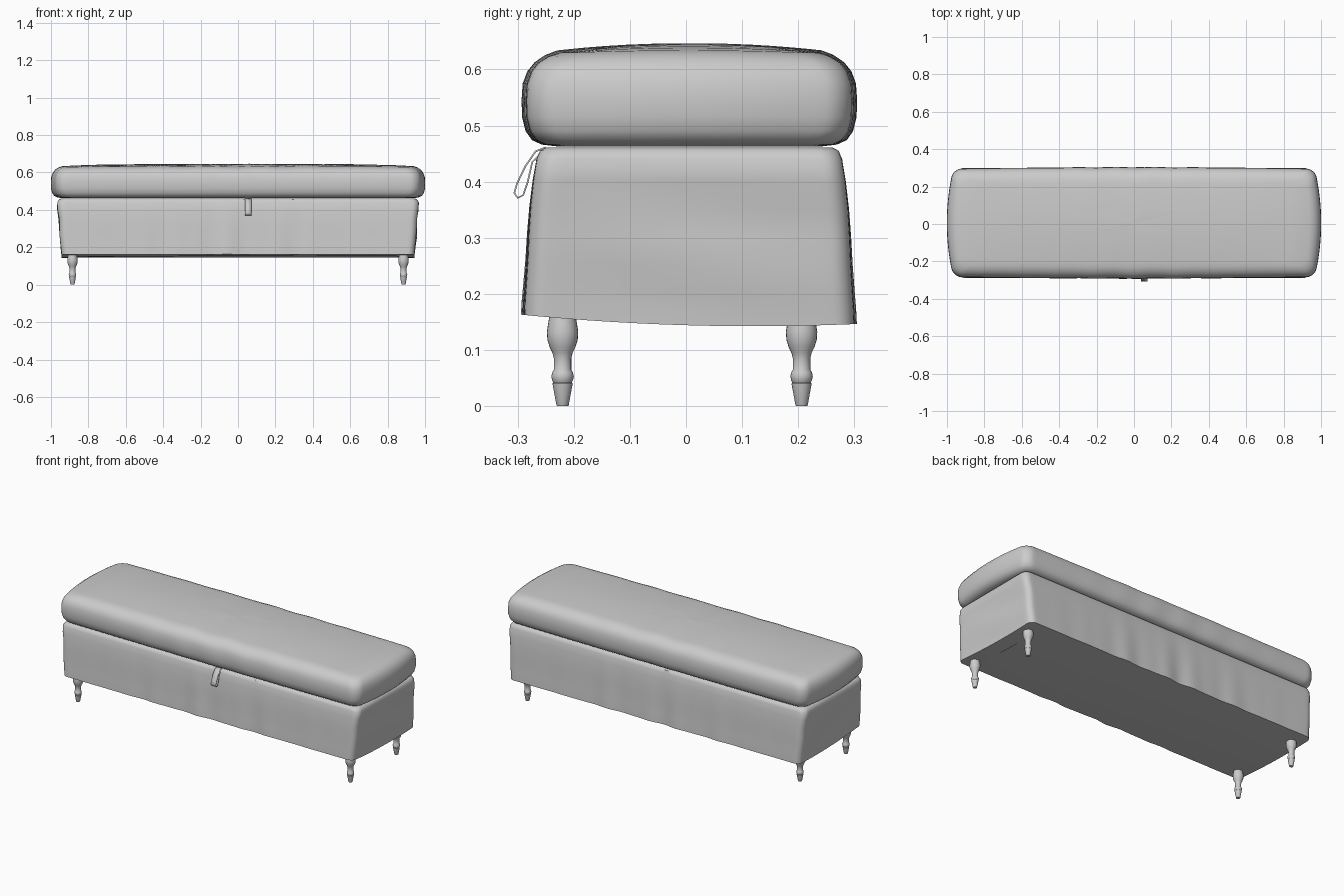
import bpy
import bmesh
from math import sin, cos, pi, exp
from mathutils import Vector

cube = bpy.data.objects.get("Cube")
if cube:
    bpy.data.objects.remove(cube, do_unlink=True)

grey = bpy.data.materials.new("light_grey")
grey.use_nodes = True
grey.diffuse_color = (0.6, 0.6, 0.6, 1)
grey.node_tree.nodes["Principled BSDF"].inputs["Base Color"].default_value = (0.6, 0.6, 0.6, 1)


def finish(name, bm, angle=40):
    bmesh.ops.recalc_face_normals(bm, faces=bm.faces)
    mesh = bpy.data.meshes.new(name)
    bm.to_mesh(mesh)
    bm.free()
    mesh.materials.append(grey)
    obj = bpy.data.objects.new(name, mesh)
    bpy.context.collection.objects.link(obj)
    bpy.ops.object.select_all(action="DESELECT")
    obj.select_set(True)
    bpy.context.view_layer.objects.active = obj
    bpy.ops.object.shade_smooth_by_angle(angle=angle * pi / 180)
    return obj


def outline(hx, hy, r, nx=100, ny=28, nc=6):
    """Rounded rectangle with evenly divided sides."""
    pts = []
    corners = [(1, 1), (-1, 1), (-1, -1), (1, -1)]
    for k, (sx, sy) in enumerate(corners):
        c = Vector((sx * (hx - r), sy * (hy - r)))
        for i in range(nc + 1):
            a = (k + i / nc) * pi / 2
            pts.append(c + r * Vector((cos(a), sin(a))))
        tx, ty = corners[(k + 1) % 4]
        a = (k + 1) * pi / 2
        end = Vector((tx * (hx - r), ty * (hy - r))) + r * Vector((cos(a), sin(a)))
        start, n = pts[-1], (nx if k % 2 == 0 else ny)
        pts += [start.lerp(end, i / n) for i in range(1, n)]
    return pts


def loft(name, rings, shape):
    """Skin closed rings of (x, y, z), bent by a shape function."""
    bm = bmesh.new()
    rows = [[bm.verts.new(shape(*p)) for p in ring] for ring in rings]
    for a, b in zip(rows, rows[1:]):
        for i in range(len(a)):
            j = (i + 1) % len(a)
            bm.faces.new((a[i], a[j], b[j], b[i]))
    bm.faces.new(rows[0])
    bm.faces.new(rows[-1])
    return finish(name, bm)


# Padded lid: rounded sides, domed top, bulging ends
def lid_shape(x, y, z):
    top = min(1, max(0, (z - 0.59) / 0.035))
    dome = max(0, 1 - (y / 0.27) ** 2) * max(0, 1 - abs(x) ** 5)
    ripple = 0.002 * sin(24 * x + 4 * y) * exp(-(x / 0.5) ** 2)
    z += top * (0.018 * dome + ripple)
    side = 0.0015 * sin(30 * x + 8 * z) * exp(-(x / 0.5) ** 2)
    bx = x * (1 + 0.036 * (1 - (y / 0.29) ** 2))
    by = y * (1 + 0.03 * (1 - x * x)) + (side if abs(y) > 0.2 else 0)
    return bx, by + 0.006, z


lid_profile = [(0.463, 0.06), (0.466, 0.035), (0.474, 0.018), (0.49, 0.007), (0.515, 0.001),
               (0.545, 0), (0.575, 0.002), (0.597, 0.01), (0.612, 0.022), (0.622, 0.04), (0.627, 0.06)]
rings = [[(p.x, p.y, z) for p in outline(0.966 - d, 0.289 - d, 0.045)] for z, d in lid_profile]
rim = rings[-1]
rings += [[(x * s, y * s, z) for x, y, z in rim] for s in (0.9, 0.78, 0.64, 0.48, 0.32, 0.16, 0.02)]
loft("padded_lid", rings, lid_shape)


# Fabric body: flares to the hem at front and back, with soft folds
def body_shape(x, y, z):
    low = min(1, max(0, (0.46 - z) / 0.31))
    if abs(y) > 0.23:
        fold = sin(26 * x) + 0.6 * sin(43 * x + 1)
        y += 0.004 * fold * low * exp(-(x / 0.5) ** 2)
    if abs(x) > 0.9:
        x += 0.004 * sin(30 * z + 7 * y) * sin(pi * low) * (1 - (y / 0.31) ** 2)
    hem = 0.01 * (y / 0.29) ** 2 - 0.008 * y / 0.29
    return x, y + 0.006, z + low * hem


body_profile = [(0.461, 0.92, 0.225), (0.461, 0.945, 0.255), (0.455, 0.957, 0.266),
                (0.44, 0.966, 0.272), (0.40, 0.965, 0.278), (0.35, 0.957, 0.283),
                (0.30, 0.955, 0.286), (0.25, 0.953, 0.288), (0.20, 0.948, 0.291),
                (0.17, 0.945, 0.293), (0.144, 0.943, 0.294), (0.146, 0.85, 0.21)]
rings = [[(p.x, p.y, z) for p in outline(hx, hy, 0.035)] for z, hx, hy in body_profile]
loft("fabric_body", rings, body_shape)


# Turned legs
leg_profile = [(0, 0.010), (0.002, 0.011), (0.040, 0.018), (0.042, 0.0165), (0.046, 0.0185),
               (0.053, 0.020), (0.060, 0.0185), (0.065, 0.0155), (0.085, 0.0155), (0.095, 0.018),
               (0.105, 0.023), (0.118, 0.027), (0.132, 0.028), (0.145, 0.026), (0.17, 0.022)]
for side, lx in (("left", 0.885), ("right", -0.885)):
    for place, ly in (("front", -0.22), ("back", 0.206)):
        turn = [2 * pi * i / 24 for i in range(24)]
        rings = [[(lx + r * cos(a), ly + r * sin(a), z) for a in turn] for z, r in leg_profile]
        loft(place + "_" + side + "_leg", rings, lambda x, y, z: (x, y, z))

# Looped pull strap
path = [(-0.250, 0.461), (-0.268, 0.454), (-0.286, 0.428), (-0.301, 0.397), (-0.306, 0.380),
        (-0.300, 0.371), (-0.290, 0.376), (-0.282, 0.40), (-0.274, 0.435), (-0.250, 0.458)]
bm = bmesh.new()
rows = [[bm.verts.new((x, y, z)) for x in (0.037, 0.071)] for y, z in path]
for (a, b), (c, d) in zip(rows, rows[1:]):
    bm.faces.new((a, b, d, c))
strap = finish("pull_strap", bm, 60)
thick = strap.modifiers.new("thickness", "SOLIDIFY")
thick.thickness = 0.003
thick.offset = 0
